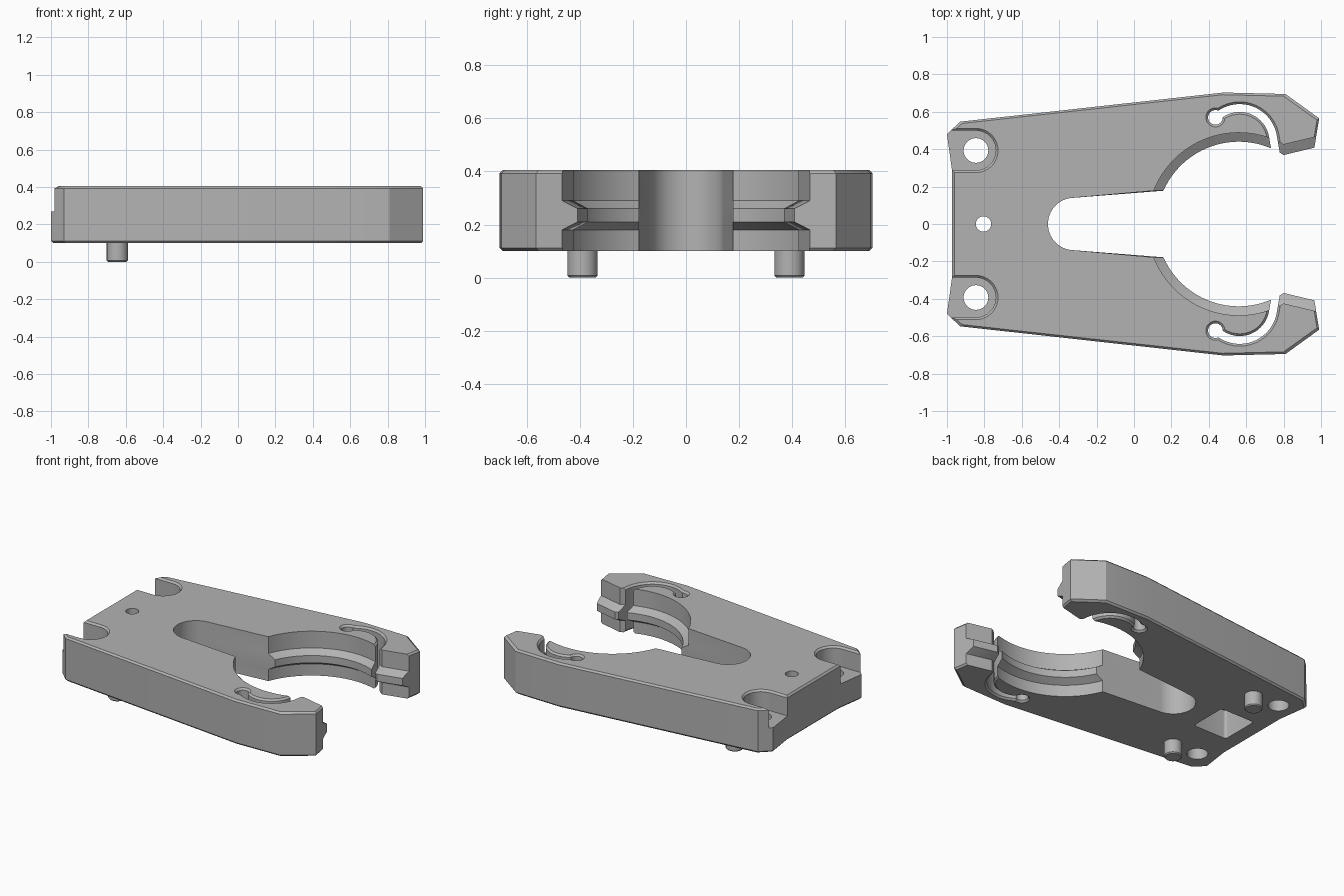
import bpy, bmesh
from math import sin, cos, asin, radians, pi

cube = bpy.data.objects.get("Cube")
if cube:
    bpy.data.objects.remove(cube, do_unlink=True)

BOTTOM, TOP, EDGE = 0.10, 0.405, 0.012

grey = bpy.data.materials.new("machined grey")
grey.use_nodes = True
grey.diffuse_color = (0.45, 0.45, 0.45, 1)
grey.node_tree.nodes["Principled BSDF"].inputs["Base Color"].default_value = (0.45, 0.45, 0.45, 1)


def loft(name, levels):
    """Closed solid through (outline, z) levels that share a point count."""
    bm = bmesh.new()
    rings = [[bm.verts.new((x, y, z)) for x, y in pts] for pts, z in levels]
    n = len(rings[0])
    for a, b in zip(rings, rings[1:]):
        for i in range(n):
            j = (i + 1) % n
            bm.faces.new((a[i], a[j], b[j], b[i]))
    bm.faces.new(rings[0][::-1])
    bm.faces.new(rings[-1])
    bmesh.ops.recalc_face_normals(bm, faces=bm.faces)
    mesh = bpy.data.meshes.new(name)
    bm.to_mesh(mesh)
    bm.free()
    mesh.materials.append(grey)
    obj = bpy.data.objects.new(name, mesh)
    bpy.context.collection.objects.link(obj)
    return obj


def arc(cx, cy, r, start, end, n=32):
    """Points along an arc, angles in radians."""
    angles = [start + (end - start) * i / n for i in range(n + 1)]
    return [(cx + r * cos(a), cy + r * sin(a)) for a in angles]


def circle(cx, cy, r, n=40):
    return arc(cx, cy, r, 0, 2 * pi, n)[:-1]


def flip(pts):
    return [(x, -y) for x, y in reversed(pts)]


def activate(obj):
    bpy.ops.object.select_all(action='DESELECT')
    obj.select_set(True)
    bpy.context.view_layer.objects.active = obj


def cut(target, cutter):
    cutter.hide_render = True
    activate(target)
    mod = target.modifiers.new("cut", 'BOOLEAN')
    mod.operation = 'DIFFERENCE'
    mod.solver = 'EXACT'
    mod.object = cutter
    bpy.ops.object.modifier_apply(modifier=mod.name)
    bpy.data.objects.remove(cutter, do_unlink=True)


# Plate with chamfered rims
half = [(0.955, 0.35), (0.99, 0.565), (0.81, 0.695), (0.48, 0.703),
        (-0.93, 0.547), (-1.0, 0.48), (-0.972, 0.28)]
outline = half + flip(half)
inset = [(x * (1 - EDGE), y * (1 - 1.4 * EDGE)) for x, y in outline]
body = loft("fork_body", [(inset, BOTTOM), (outline, BOTTOM + EDGE),
                          (outline, TOP - EDGE), (inset, TOP)])


# Fork opening: rounded slot, ribbed bore and flared mouth
def opening(r):
    cx, mouth = 0.56, 0.24
    y_mouth = (r * r - mouth * mouth) ** 0.5
    start = pi - asin(0.178 / r)
    end = asin(y_mouth / r)
    upper = arc(-0.32, 0, 0.14, pi, pi / 2 + 0.08, 16)
    upper += arc(cx, 0, r, start, end, 48)
    upper.append((1.2, y_mouth + 0.4 * 0.24))
    return upper + flip(upper)[:-1]


WIDE, RIB = 0.488, 0.44
cut(body, loft("opening_cutter", [
    (opening(WIDE), 0), (opening(WIDE), 0.18), (opening(RIB), 0.21),
    (opening(RIB), 0.26), (opening(WIDE), 0.29), (opening(WIDE), 0.5)]))


# Curved relief slit that frees the spring arm
def slit(w):
    a, b = radians(132), radians(10)
    run = (0.16 * sin(b), -0.16 * cos(b))
    outer = arc(0.565, 0.44, 0.18 + w, a, b)
    inner = arc(0.565, 0.44, 0.18 - w, a, b)
    for side in (outer, inner):
        x, y = side[-1]
        side.append((x + run[0], y + run[1]))
    return outer + inner[::-1]


def keyhole(w):
    return circle(0.435, 0.57, 0.018 + w)


def pocket(r):
    return arc(-0.845, 0.393, r, -pi / 2, pi / 2) + [(-1.1, 0.393 + r), (-1.1, 0.393 - r)]


def chamfered(shape, w):
    """Through cut, flared at both faces of the plate."""
    over = 2 * EDGE
    return [(shape(w + over), BOTTOM - EDGE), (shape(w), BOTTOM + EDGE),
            (shape(w), TOP - EDGE), (shape(w + over), TOP + EDGE)]


def sided(levels, side):
    return levels if side > 0 else [(flip(p), z) for p, z in levels]


for side in (1, -1):
    cut(body, loft("slit_cutter", sided(chamfered(slit, 0.021), side)))
    cut(body, loft("keyhole_cutter", sided(chamfered(keyhole, 0.021), side)))
    # Screw pocket open to the back, with its through hole
    levels = [(pocket(0.106), 0.27), (pocket(0.106), TOP - EDGE), (pocket(0.13), TOP + EDGE)]
    cut(body, loft("pocket_cutter", sided(levels, side)))
    hole = circle(-0.845, side * 0.393, 0.066)
    cut(body, loft("screw_hole_cutter", [(hole, 0), (hole, 0.5)]))

# Recess underneath with rounded corners, and the small hole above it
recess = []
for i, (sx, sy) in enumerate(((1, 1), (-1, 1), (-1, -1), (1, -1))):
    recess += arc(-0.73 + sx * 0.11, sy * 0.115, 0.02, i * pi / 2, (i + 1) * pi / 2, 6)
cut(body, loft("recess_cutter", [(recess, 0), (recess, 0.3)]))
small = circle(-0.805, 0, 0.041)
cut(body, loft("small_hole_cutter", [(small, 0.2), (small, 0.5)]))

# Locating pins below the plate
parts = [body]
for side, name in ((1, "left_pin"), (-1, "right_pin")):
    full = circle(-0.645, side * 0.39, 0.057)
    tip = circle(-0.645, side * 0.39, 0.05)
    parts.append(loft(name, [(tip, 0), (full, 0.007), (full, BOTTOM + 0.02)]))

for part in parts:
    activate(part)
    bpy.ops.object.shade_smooth_by_angle(angle=radians(25))
